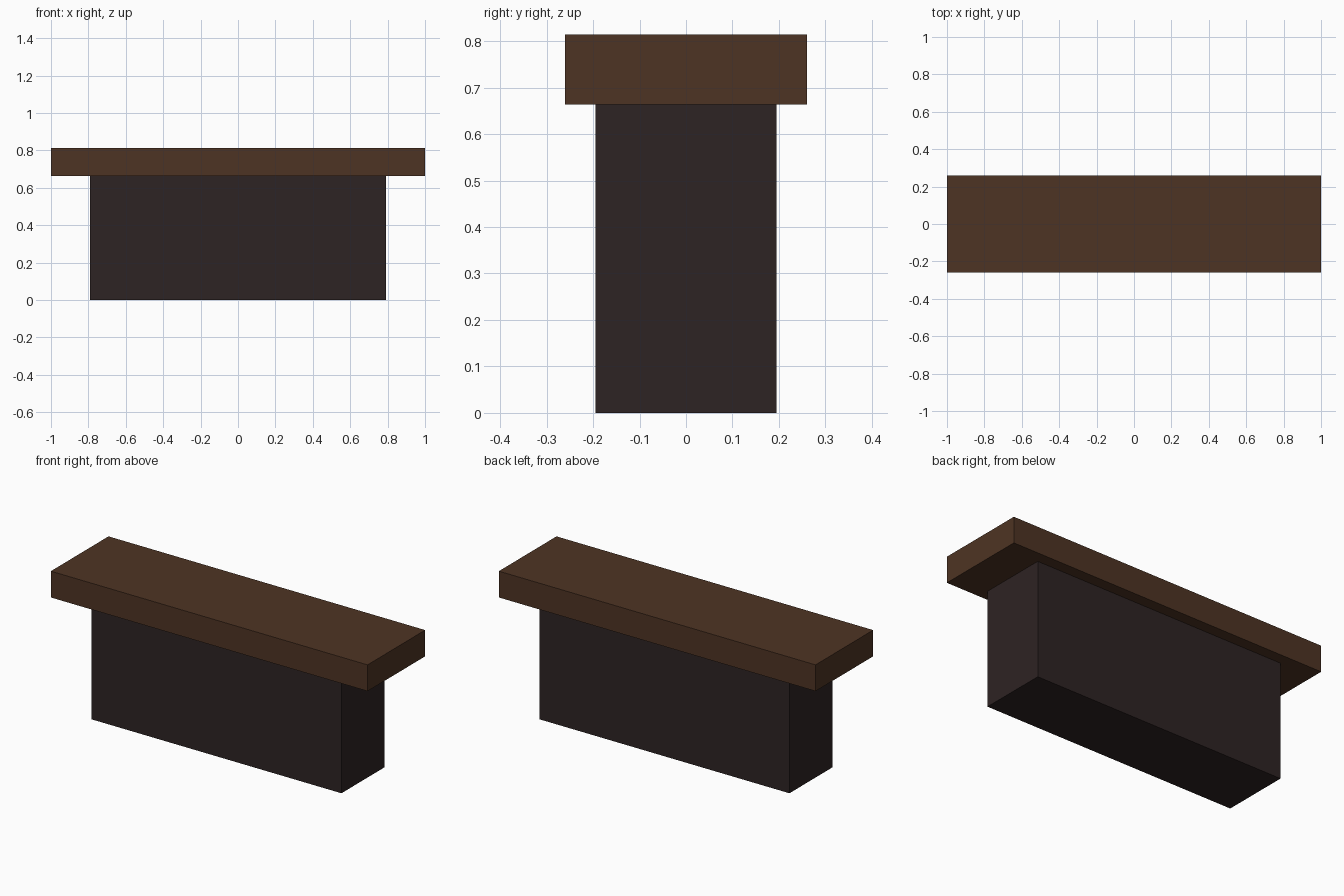
import bpy

if "Cube" in bpy.data.objects:
    bpy.data.objects.remove(bpy.data.objects["Cube"])


def material(name, rgb):
    m = bpy.data.materials.new(name)
    m.diffuse_color = (*rgb, 1.0)
    m.use_nodes = True
    m.node_tree.nodes["Principled BSDF"].inputs["Base Color"].default_value = m.diffuse_color
    return m


def box(name, size, z_bottom, mat):
    """Flat-faced box centred on x and y, resting on z_bottom."""
    bpy.ops.mesh.primitive_cube_add(size=1, location=(0, 0, z_bottom + size[2] / 2))
    ob = bpy.context.object
    ob.name = name
    ob.scale = size
    bpy.ops.object.transform_apply(location=False, rotation=False, scale=True)
    ob.data.materials.append(mat)
    return ob


brown = material("brown wood", (0.076, 0.034, 0.017))
dark = material("dark charcoal", (0.027, 0.017, 0.017))

BASE_H = 0.664
TOP_H = 0.15

# Solid counter body
box("counter_base", (1.58, 0.39, BASE_H), 0, dark)
# Overhanging slab
box("counter_top", (2.0, 0.52, TOP_H), BASE_H, brown)
